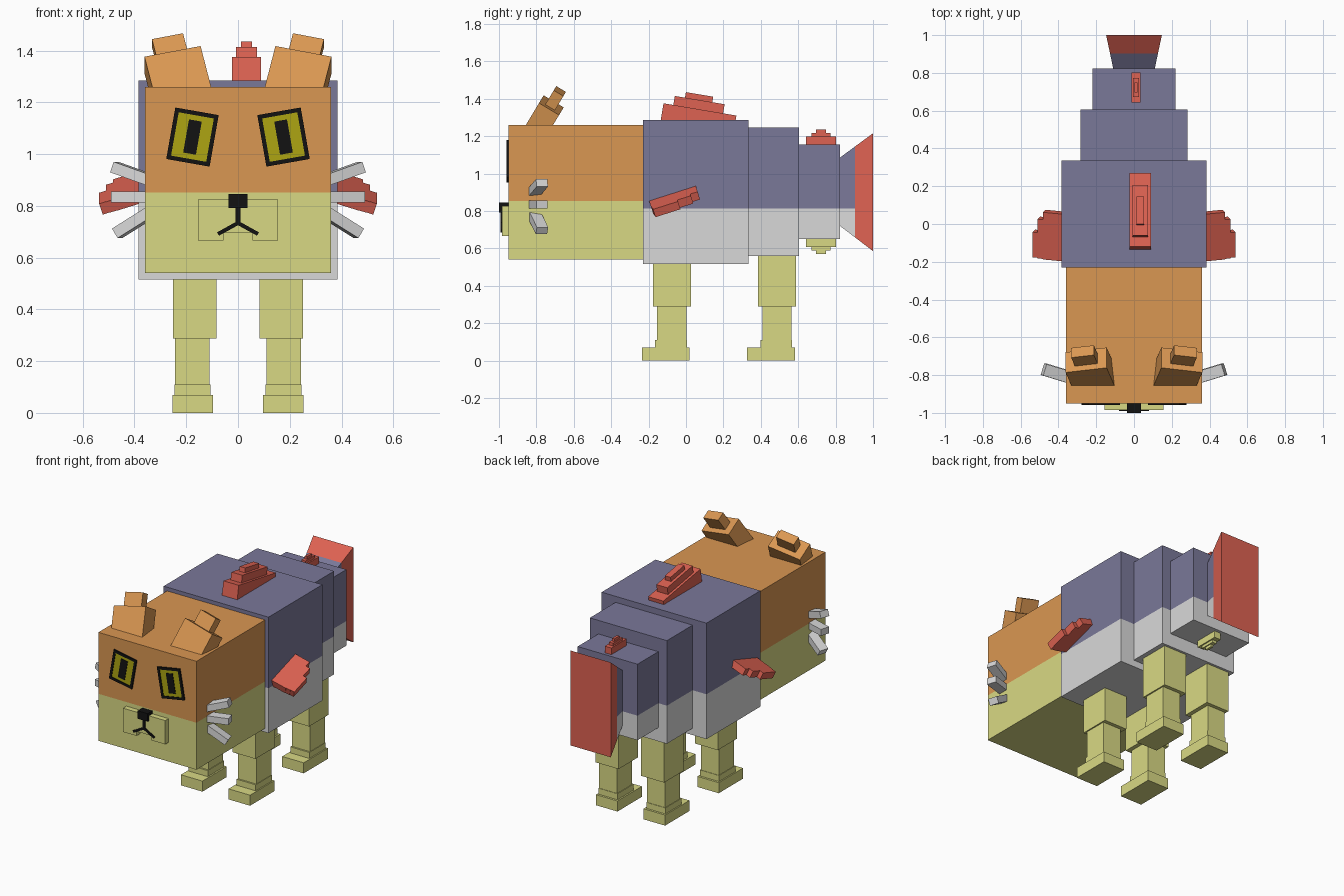
import bpy, bmesh
from math import radians
from mathutils import Matrix, Vector

cube = bpy.data.objects.get("Cube")
if cube:
    bpy.data.objects.remove(cube, do_unlink=True)


def material(name, *rgb):
    """Make a flat material from 0-255 display values."""
    lin = [((c / 255 + 0.055) / 1.055) ** 2.4 for c in rgb]
    m = bpy.data.materials.new(name)
    m.use_nodes = True
    m.diffuse_color = (*lin, 1)
    bsdf = m.node_tree.nodes["Principled BSDF"]
    bsdf.inputs["Base Color"].default_value = (*lin, 1)
    bsdf.inputs["Roughness"].default_value = 0.9
    return m


ORANGE = material("orange fur", 218, 151, 82)
CREAM = material("yellow green", 217, 217, 132)
PURPLE = material("slate purple", 122, 120, 153)
GREY = material("light grey", 217, 217, 217)
RED = material("fin red", 222, 98, 82)
BLACK = material("black", 18, 18, 18)
EYE = material("eye yellow", 174, 165, 18)


def rot(angle, axis):
    return Matrix.Rotation(radians(angle), 4, axis)


def finish(name, bm, *mats):
    bmesh.ops.recalc_face_normals(bm, faces=bm.faces)
    me = bpy.data.meshes.new(name)
    bm.to_mesh(me)
    bm.free()
    for m in mats:
        me.materials.append(m)
    ob = bpy.data.objects.new(name, me)
    bpy.context.collection.objects.link(ob)
    return ob


def add_box(bm, x, y, z):
    """Add a box from three (low, high) ranges."""
    lo, hi = Vector((x[0], y[0], z[0])), Vector((x[1], y[1], z[1]))
    mat = Matrix.Translation((lo + hi) / 2) @ Matrix.Diagonal((*(hi - lo), 1))
    return bmesh.ops.create_cube(bm, size=1, matrix=mat)["verts"]


def boxes(name, mat, ranges, matrix=Matrix()):
    bm = bmesh.new()
    for r in ranges:
        add_box(bm, *r)
    bmesh.ops.transform(bm, matrix=matrix, verts=bm.verts)
    return finish(name, bm, mat)


def cut(bm, point, normal):
    geom = bm.verts[:] + bm.edges[:] + bm.faces[:]
    bmesh.ops.bisect_plane(bm, geom=geom, plane_co=point, plane_no=normal)


def two_tone(name, half, y, z, split, upper, lower):
    """A block whose faces above the split height take the upper colour."""
    bm = bmesh.new()
    add_box(bm, (-half, half), y, z)
    cut(bm, (0, 0, split), (0, 0, 1))
    for f in bm.faces:
        f.material_index = int(f.calc_center_median().z < split)
    return finish(name, bm, upper, lower)


def mid(size, centre=0):
    return (centre - size / 2, centre + size / 2)


# Head and stepped body
SPLIT = 0.813
two_tone("head", 0.36, (-0.95, -0.23), (0.54, 1.26), 0.852, ORANGE, CREAM)
two_tone("chest", 0.385, (-0.23, 0.335), (0.515, 1.285), SPLIT, PURPLE, GREY)
two_tone("hips", 0.283, (0.335, 0.605), (0.56, 1.245), SPLIT, PURPLE, GREY)
two_tone("rump", 0.22, (0.605, 0.823), (0.65, 1.155), SPLIT, PURPLE, GREY)

# Flared tail fin with a red end
bm = bmesh.new()
add_box(bm, mid(0.22), (0.823, 1), (0.72, 1.085))
for v in bm.verts:
    if v.co.y > 0.9:
        v.co.x *= 1.34
        v.co.z = 0.585 if v.co.z < 0.9 else 1.215
TAIL_RED = 0.903
cut(bm, (0, TAIL_RED, 0), (0, 1, 0))
cut(bm, (0, 0, SPLIT), (0, 0, 1))
for f in bm.faces:
    c = f.calc_center_median()
    f.material_index = 2 if c.y > TAIL_RED else int(c.z < SPLIT)
finish("tail_fin", bm, PURPLE, GREY, RED)

# Stepped back fin, tilted down to the rear
tilt = Matrix.Translation((0.033, -0.12, 1.375)) @ rot(-9.5, "X")
boxes("back_fin", RED, [
    (mid(0.112), (0, 0.395), (-0.12, 0)),
    (mid(0.08), (0.053, 0.323), (0, 0.049)),
    (mid(0.042), (0.108, 0.256), (0.049, 0.079))], tilt)

# Small stepped fins above and below the rump
for name, mat, z, flip in (("rump_fin", RED, 1.155, 1), ("belly_fin", CREAM, 0.65, -1)):
    place = Matrix.Translation((0.011, 0.722, z)) @ Matrix.Diagonal((1, 1, flip, 1))
    boxes(name, mat, [
        (mid(0.048), mid(0.16), (0, 0.044)),
        (mid(0.03), mid(0.1), (0.044, 0.062)),
        (mid(0.016), mid(0.052), (0.062, 0.08))], place)

# Muzzle with a notch under the mouth, extruded forward
bm = bmesh.new()
half = [(0.155, 0.825), (0.155, 0.667), (0.056, 0.667), (0.056, 0.697)]
outline = half + [(-x, z) for x, z in reversed(half)]
face = bm.faces.new([bm.verts.new((x, -0.949, z)) for x, z in outline])
ext = bmesh.ops.extrude_face_region(bm, geom=[face])["geom"]
front = [g for g in ext if isinstance(g, bmesh.types.BMVert)]
bmesh.ops.translate(bm, vec=(0, -0.036, 0), verts=front)
finish("muzzle", bm, CREAM)

# Nose and mouth
boxes("nose", BLACK, [(mid(0.073), (-1, -0.95), (0.792, 0.845))])
boxes("mouth_line", BLACK, [(mid(0.018), (-0.991, -0.984), (0.73, 0.795))])

for side, s in (("left", 1), ("right", -1)):
    mirror = Matrix.Diagonal((s, 1, 1, 1))

    # Slanted half of the mouth
    place = mirror @ Matrix.Translation((0, -0.988, 0.734)) @ rot(29, "Y")
    boxes(side + "_mouth_corner", BLACK, [((-0.004, 0.088), mid(0.006), mid(0.015))], place)

    # Eye: yellow plate, black rim bars and black pupil
    place = mirror @ Matrix.Translation((0.176, -0.95, 1.066)) @ rot(-10, "Y")
    w, h, rim = 0.17, 0.202, 0.016
    boxes(side + "_eye", EYE, [(mid(w - rim), (-0.005, 0), mid(h - rim))], place)
    bars = [(mid(rim, e * (w - rim) / 2), (-0.009, 0), mid(h)) for e in (1, -1)]
    bars += [(mid(w - 2 * rim), (-0.009, 0), mid(rim, e * (h - rim) / 2)) for e in (1, -1)]
    boxes(side + "_eye_rim", BLACK, bars, place)
    boxes(side + "_pupil", BLACK, [(mid(0.05), (-0.008, 0), mid(0.13))], place)

    # Ear leaning back and outward
    place = mirror @ Matrix.Translation((0.253, -0.72, 1.365)) @ rot(-31, "X") @ rot(12.5, "Y")
    boxes(side + "_ear", ORANGE, [
        (mid(0.222), mid(0.125), (-0.28, 0)),
        (mid(0.123), mid(0.06), (0, 0.09))], place)

    # Whiskers, placed by their outer ends
    for label, x, z, pitch in (("upper", 0.478, 0.95, -19), ("middle", 0.482, 0.835, 0),
                               ("lower", 0.467, 0.694, 31)):
        place = mirror @ Matrix.Translation((x, -0.77, z)) @ rot(17, "Z") @ rot(pitch, "Y")
        boxes(f"{side}_{label}_whisker", GREY, [((-0.18, 0), mid(0.063), mid(0.043))], place)

    # Stepped side fin, drooping outward
    place = mirror @ Matrix.Translation((0.385, -0.065, 0.87)) @ rot(17.7, "X") @ rot(18, "Y")
    boxes(side + "_side_fin", RED, [
        ((-0.03, 0.095), mid(0.262), mid(0.046)),
        ((0.095, 0.125), (-0.128, 0.09), mid(0.046)),
        ((0.125, 0.152), (-0.125, 0.015), mid(0.046))], place)

    # Legs: thigh, shin, ankle and foot
    for pair, y in (("front", 0), ("rear", 0.563)):
        place = mirror @ Matrix.Translation((0, y, 0))
        boxes(f"{pair}_{side}_leg", CREAM, [
            ((0.083, 0.252), (-0.177, 0.026), (0.288, 0.57)),
            ((0.11, 0.243), (-0.155, 0.002), (0.11, 0.288)),
            ((0.106, 0.246), (-0.166, 0.005), (0.07, 0.11)),
            ((0.096, 0.254), (-0.236, 0.019), (0, 0.07))], place)
